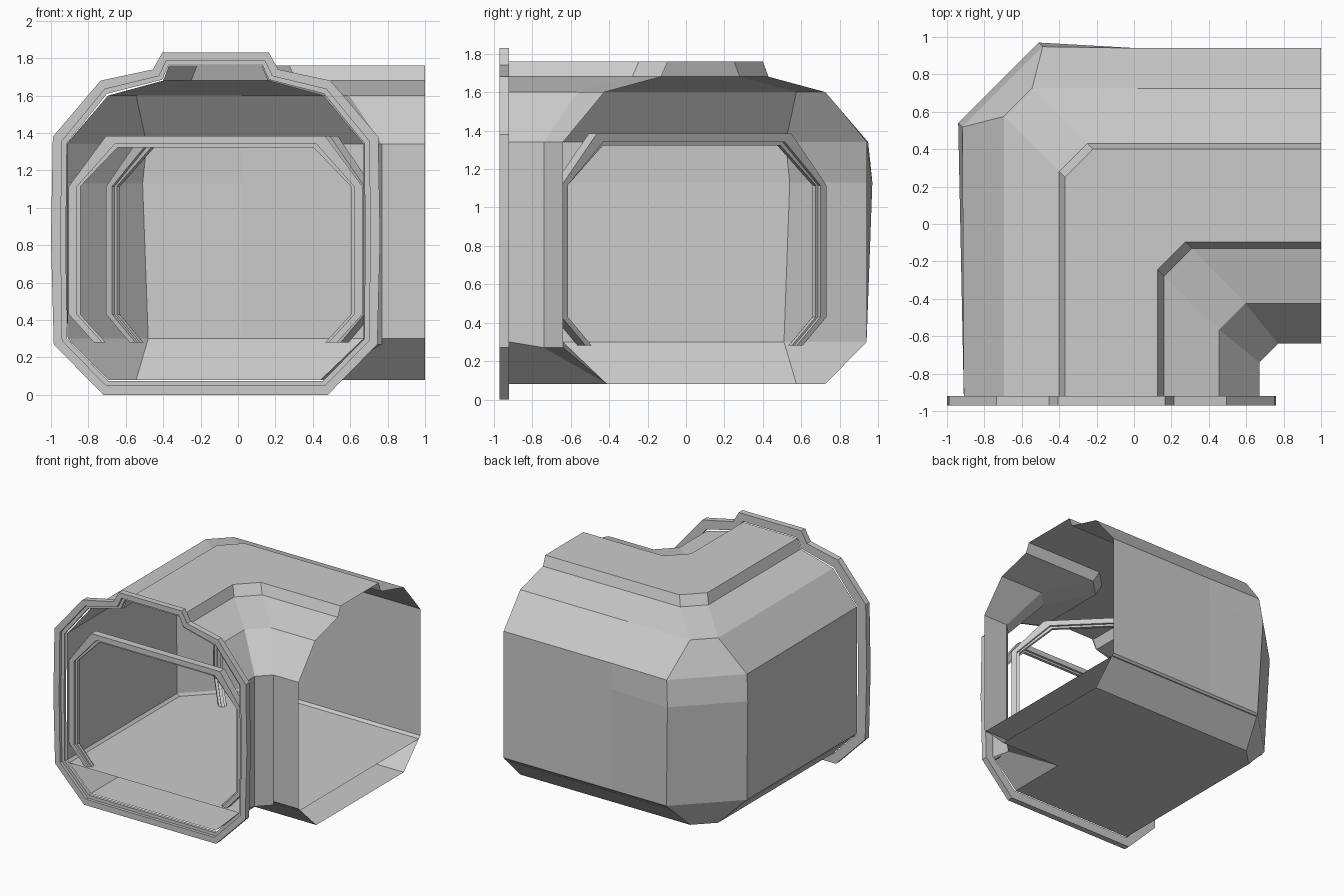
import bpy, bmesh
from mathutils import Vector

if "Cube" in bpy.data.objects:
    bpy.data.objects.remove(bpy.data.objects["Cube"])

FRONT, CX, K = -0.92, -0.12, 0.03   # front end, arm centre, diagonal mirror line x + y = K


def make(name, strips, closed=False, caps=False):
    """Skin a grid of quads across equal-length point strips."""
    bm = bmesh.new()
    rows = [[bm.verts.new(p) for p in s] for s in strips]
    n = len(rows)
    for i in range(n if closed else n - 1):
        a, b = rows[i], rows[(i + 1) % n]
        for j in range(len(a) - 1):
            bm.faces.new((a[j], a[j + 1], b[j + 1], b[j]))
    if caps:
        bm.faces.new(rows[0][:-1])
        bm.faces.new(rows[-1][:-1])
    bmesh.ops.remove_doubles(bm, verts=bm.verts, dist=0.0005)
    bmesh.ops.recalc_face_normals(bm, faces=bm.faces)
    me = bpy.data.meshes.new(name)
    bm.to_mesh(me)
    bm.free()
    ob = bpy.data.objects.new(name, me)
    bpy.context.collection.objects.link(ob)
    return ob


def bend(a, z, c, bulge=0.0, corner_z=None):
    """One lengthwise line round the elbow: c is the size of its corner cut."""
    zc = z if corner_z is None else corner_z
    e = a - bulge
    return [(a, FRONT, z), (e, K - e - c, zc), (e + c, K - e, zc),
            (max(e + c, 0.02), K - a, z), (1, K - a, z)]


def frame(name, origin, u, n, outer, inner, depth, closed):
    """Frame between two outlines (across, height), extruded along n."""
    o, u, n = Vector(origin), Vector(u).normalized(), Vector(n).normalized()
    strips = []
    for p, q in zip(outer, inner):
        P, Q = [o + u * d + Vector((0, 0, z)) for d, z in (p, q)]
        strips.append([P, Q, Q + n * depth, P + n * depth, P])
    return make(name, strips, closed, caps=not closed)


def mirrored(half):
    return half + [(-d, z) for d, z in reversed(half)]


# Elbow shell: floor, outer wall, stepped roof, inner wall
shell_rows = [
    bend(0.44, 0.08, 0.0), bend(-0.695, 0.08, 0.15), bend(-0.91, 0.30, 0.43),
    bend(-0.91, 1.13, 0.43, 0.03), bend(-0.91, 1.34, 0.43, 0.008),
    bend(-0.695, 1.60, 0.15), bend(-0.40, 1.68, 0.15), bend(-0.37, 1.76, 0.15),
    bend(0.125, 1.76, 0.15), bend(0.16, 1.68, 0.15), bend(0.455, 1.60, 0.14),
    bend(0.67, 1.34, 0.10), bend(0.67, 0.30, 0.10, 0, 0.27),
]
make("elbow_shell", shell_rows, closed=True)

# Raised inner floor
make("inner_floor", [bend(-0.90, 0.28, 0.43), bend(0.66, 0.28, 0.10)])

# Front flange, with a fine raised lip
outer = mirrored([(0.60, 0), (0.865, 0.27), (0.88, 0.83), (0.87, 1.38),
                  (0.615, 1.68), (0.335, 1.74), (0.285, 1.83)])
inner = mirrored([(0.575, 0.075), (0.795, 0.30), (0.80, 0.83), (0.795, 1.345),
                  (0.58, 1.61), (0.285, 1.685), (0.25, 1.765)])


def lerp(t):
    return [(p[0] + (q[0] - p[0]) * t, p[1] + (q[1] - p[1]) * t)
            for p, q in zip(outer, inner)]


X, Y = (1, 0, 0), (0, 1, 0)
frame("front_flange", (CX, -0.97, 0), X, Y, outer, lerp(0.65), 0.05, True)
frame("flange_inner_lip", (CX, -0.945, 0), X, Y, lerp(0.65), inner, 0.025, True)


# Inner arches: one at the front, one across the diagonal of the elbow
def arch(hw, inset, cut):
    top, w = 1.385 - inset, hw - inset
    return mirrored([(w - cut * 0.68, 0.28), (w, 0.43), (w, 1.115),
                     (w - cut, top)])


for name, origin, u, n, hw, cut in (
        ("front_arch", (CX, -0.90, 0), X, Y, 0.785, 0.20),
        ("diagonal_arch", (-0.015, 0.0, 0), (-1, 1, 0), (1, 1, 0), 0.975, 0.26)):
    frame(name, origin, u, n, arch(hw, 0, cut), arch(hw, 0.045, cut), 0.06, False)
    mid = Vector(origin) + Vector(n).normalized() * 0.018
    frame(name + "_lip", mid, u, n, arch(hw, 0.045, cut),
          arch(hw, 0.062, cut), 0.024, False)
